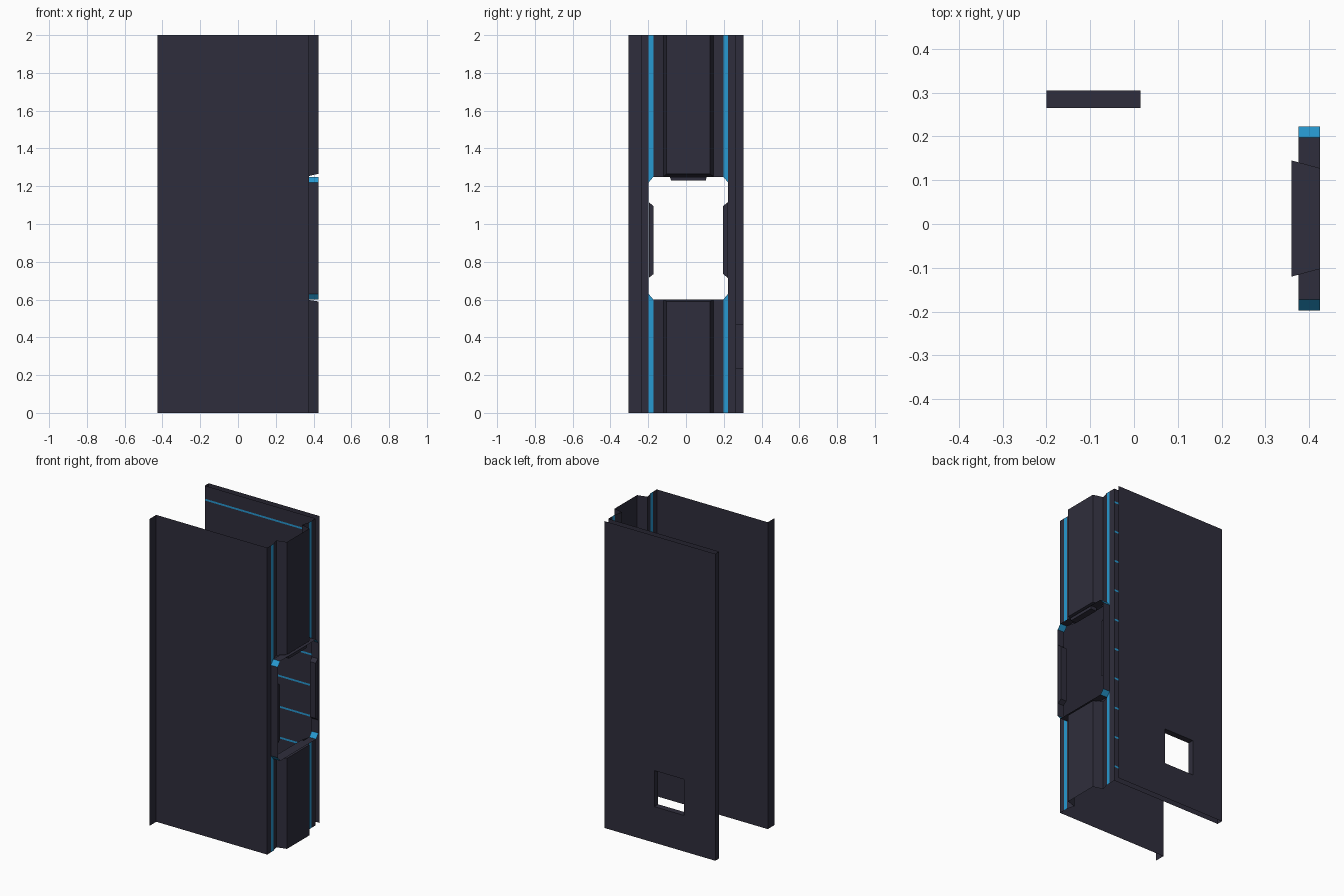
import bpy, bmesh

if "Cube" in bpy.data.objects:
    bpy.data.objects.remove(bpy.data.objects["Cube"])

def material(name, rgb):
    m = bpy.data.materials.new(name)
    m.diffuse_color = (*rgb, 1)
    m.use_nodes = True
    m.node_tree.nodes["Principled BSDF"].inputs["Base Color"].default_value = m.diffuse_color
    return m

MATS = [material("dark_metal", (0.028, 0.027, 0.045)),
        material("blue_trim", (0.02, 0.32, 0.64))]

def finish(name, bm):
    bmesh.ops.remove_doubles(bm, verts=bm.verts, dist=1e-5)
    me = bpy.data.meshes.new(name)
    bm.to_mesh(me)
    bm.free()
    for m in MATS:
        me.materials.append(m)
    ob = bpy.data.objects.new(name, me)
    bpy.context.collection.objects.link(ob)
    return ob

def face(bm, pts, mat=0):
    f = bm.faces.new([bm.verts.new(p) for p in pts])
    f.material_index = mat

def grid(bm, place, us, vs, rule, flip=False):
    """Sheet of cells; rule gives the colour of a cell centre, or None for a hole."""
    for u0, u1 in zip(us, us[1:]):
        for v0, v1 in zip(vs, vs[1:]):
            mat = rule((u0 + u1) / 2, (v0 + v1) / 2)
            if mat is None:
                continue
            pts = [place(u, v) for u, v in ((u0, v0), (u1, v0), (u1, v1), (u0, v1))]
            face(bm, pts[::-1] if flip else pts, mat)

def loft(bm, a, b, mat=lambda i: 0, closed=True):
    n = len(a)
    for i in range(n if closed else n - 1):
        j = (i + 1) % n
        face(bm, [a[i], a[j], b[j], b[i]], mat(i))

L, R, H = -0.425, 0.375, 2.0           # wall ends and height
YF, YFL, YI, YO = -0.235, -0.305, 0.265, 0.305
XO = 0.425                             # outermost frame plane
YC = 0.0125                            # centre of the window bay

# Front wall sheet with its end flange
bm = bmesh.new()
face(bm, [(L, YF, 0), (R, YF, 0), (R, YF, H), (L, YF, H)])
face(bm, [(L, YFL, 0), (L, YF, 0), (L, YF, H), (L, YFL, H)])
finish("front_wall", bm)

# Back wall: striped inner sheet, outer sheet, end cap and small vent opening
hx0, hx1, hz0, hz1 = -0.20, 0.015, 0.235, 0.47
stripes = [0.1 + 0.201 * i for i in range(10)]
in_vent = lambda x, z: hx0 < x < hx1 and hz0 < z < hz1

def inner_rule(x, z):
    if in_vent(x, z):
        return None
    return int(any(abs(z - s) < 0.006 for s in stripes))

xs = [L, hx0, hx1, R]
zs = sorted([0, hz0, hz1, H] + [s + d for s in stripes for d in (-0.006, 0.006)])
bm = bmesh.new()
grid(bm, lambda x, z: (x, YI, z), xs, zs, inner_rule)
grid(bm, lambda x, z: (x, YO, z), xs, [0, hz0, hz1, H],
     lambda x, z: None if in_vent(x, z) else 0, flip=True)
face(bm, [(L, YO, 0), (L, YI, 0), (L, YI, H), (L, YO, H)])
ring = [(hx0, hz0), (hx1, hz0), (hx1, hz1), (hx0, hz1)]
loft(bm, [(x, YI, z) for x, z in ring], [(x, YO, z) for x, z in ring])
finish("back_wall", bm)

# End plate with blue strips, around the window bay
wz0, wz1, hw, cy, cz = 0.60, 1.25, 0.21, 0.025, 0.03
pb, pf = 0.1325, 0.115                 # half widths of panel base and panel face
half = [0.25, hw, hw - cy, pb]
ys = [YC - h for h in half] + [YC + h for h in half[::-1]]
ys[0], ys[-1] = YF, YI

def plate_rule(y, z):
    d = abs(y - YC)
    if d < pb or (d < hw and wz0 < z < wz1):
        return None
    return int(hw - cy < d < hw)

def plate_point(y, z):
    return (0.36 if abs(y - YC) < pb + 0.001 else R, y, z)

bm = bmesh.new()
grid(bm, plate_point, ys, [0, wz0, wz1, H], plate_rule)
for s in (-1, 1):                      # blue fillets behind the cut corners
    for z, dz in ((wz0, cz), (wz1, -cz)):
        y = YC + s * hw
        face(bm, [(R, y, z), (R, y - s * cy, z), (R, y, z + dz)], 1)
finish("end_plate", bm)

# Raised panels above and below the window, tapered to the outer plane
for name, zend, zw, inset in (("upper_panel", H, wz1, 0.016), ("lower_panel", 0, wz0, -0.01)):
    bm = bmesh.new()
    base = [(0.36, YC - pb, zend), (0.36, YC - pb, zw), (0.36, YC + pb, zw), (0.36, YC + pb, zend)]
    top = [(XO, YC - pf, zend), (XO, YC - pf, zw + inset),
           (XO, YC + pf, zw + inset), (XO, YC + pf, zend)]
    loft(bm, base, top, closed=False)
    face(bm, top)
    bmesh.ops.recalc_face_normals(bm, faces=bm.faces)
    if sum(f.normal.x for f in bm.faces) < 0:
        bmesh.ops.reverse_faces(bm, faces=bm.faces)
    finish(name, bm)

# Window surround: eight-sided tunnel with blue corners
y0, y1 = YC - hw, YC + hw
octo = [(y0 + cy, wz0), (y1 - cy, wz0), (y1, wz0 + cz), (y1, wz1 - cz),
        (y1 - cy, wz1), (y0 + cy, wz1), (y0, wz1 - cz), (y0, wz0 + cz)]
bm = bmesh.new()
loft(bm, [(R, y, z) for y, z in octo], [(XO, y, z) for y, z in octo], lambda i: i % 2)
finish("window_surround", bm)

# Tabs inside the window: two sides and the top
def tab(name, outline):
    bm = bmesh.new()
    a = [(R + 0.005, y, z) for y, z in outline]
    b = [(XO - 0.003, y, z) for y, z in outline]
    loft(bm, a, b)
    face(bm, a[::-1])
    face(bm, b)
    bmesh.ops.remove_doubles(bm, verts=bm.verts, dist=1e-5)
    bmesh.ops.recalc_face_normals(bm, faces=bm.faces)
    finish(name, bm)

for name, s in (("front_window_tab", -1), ("back_window_tab", 1)):
    e, i = YC + s * (hw - 0.001), YC + s * (hw - 0.026)
    tab(name, [(e, 0.715), (i, 0.735), (i, 1.095), (e, 1.115)])
tab("top_window_tab", [(YC - 0.097, wz1 - 0.001), (YC + 0.097, wz1 - 0.001),
                       (YC + 0.092, 1.23), (YC - 0.092, 1.23)])
